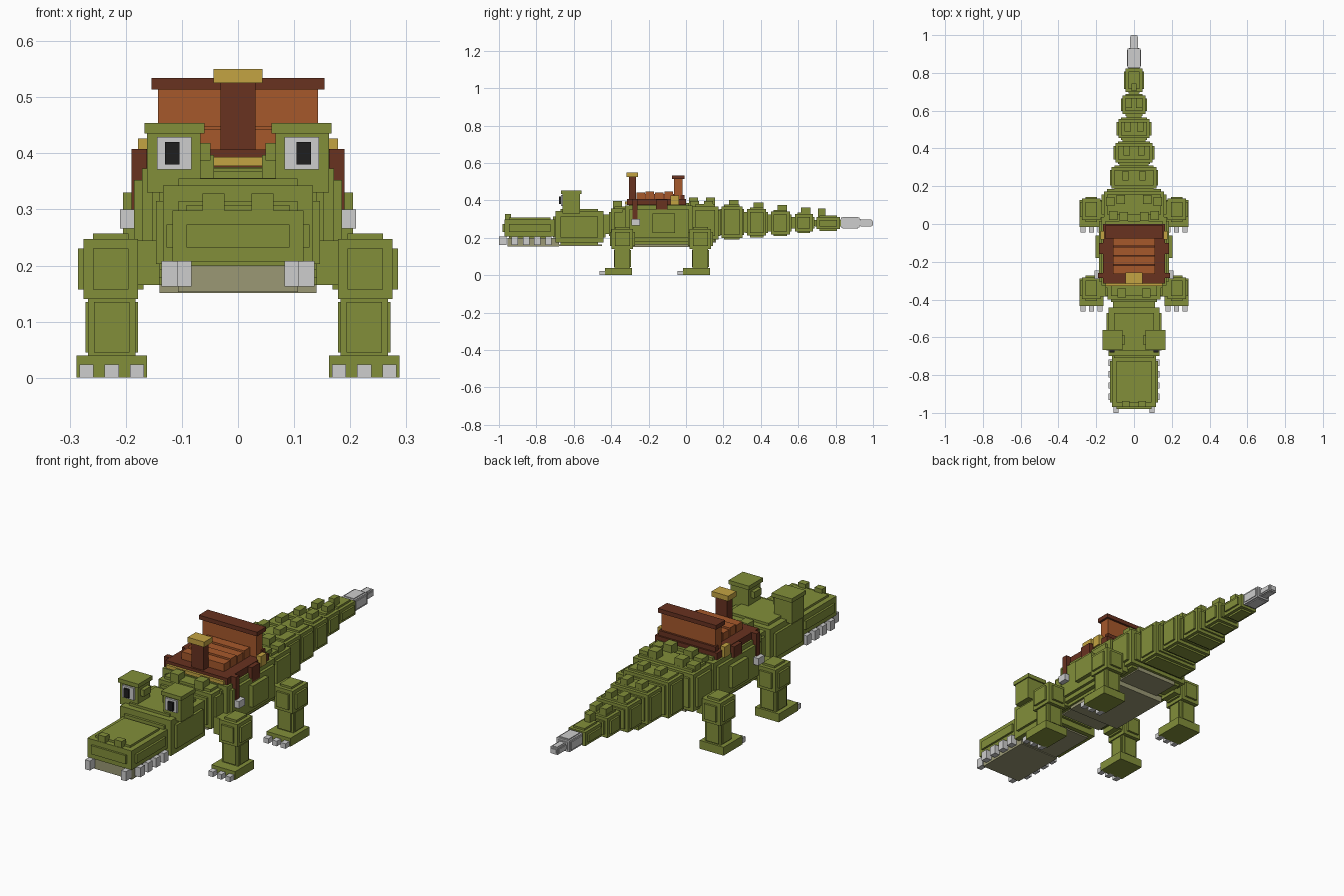
import bpy, bmesh
from mathutils import Vector, Matrix

old = bpy.data.objects.get("Cube")
if old:
    bpy.data.objects.remove(old, do_unlink=True)


def material(name, rgb):
    lin = [((c / 255 + 0.055) / 1.055) ** 2.4 for c in rgb] + [1]
    m = bpy.data.materials.new(name)
    m.use_nodes = True
    m.diffuse_color = lin
    m.node_tree.nodes["Principled BSDF"].inputs["Base Color"].default_value = lin
    return m


GREEN = material("scale green", (130, 143, 58))
BELLY = material("belly khaki", (155, 153, 117))
WHITE = material("tooth white", (205, 205, 205))
BLACK = material("pupil black", (30, 30, 30))
DARK = material("dark leather", (104, 50, 32))
TAN = material("tan leather", (166, 88, 43))
GOLD = material("gold trim", (196, 164, 66))


def add_box(bm, lo, hi):
    lo, hi = Vector(lo), Vector(hi)
    mat = Matrix.Translation((lo + hi) / 2) @ Matrix.Diagonal((*(hi - lo), 1))
    bmesh.ops.create_cube(bm, size=1, matrix=mat)


def block(name, mat, x, y, z, pad=0, rim=0, mirror=False):
    """Box from three (low, high) ranges; pad raises a panel on every face, rim is its margin."""
    bm = bmesh.new()
    lo, hi = Vector((x[0], y[0], z[0])), Vector((x[1], y[1], z[1]))
    p = Vector((pad,) * 3)
    add_box(bm, lo + p, hi - p)
    if pad:
        for axis in range(3):
            m = Vector((rim,) * 3)
            m[axis] = 0
            add_box(bm, lo + m, hi - m)
    if mirror:
        dup = bmesh.ops.duplicate(bm, geom=bm.verts[:] + bm.edges[:] + bm.faces[:])["geom"]
        bmesh.ops.scale(bm, vec=(-1, 1, 1), verts=[g for g in dup if isinstance(g, bmesh.types.BMVert)])
        bmesh.ops.reverse_faces(bm, faces=[g for g in dup if isinstance(g, bmesh.types.BMFace)])
    me = bpy.data.meshes.new(name)
    bm.to_mesh(me)
    bm.free()
    me.materials.append(mat)
    ob = bpy.data.objects.new(name, me)
    bpy.context.collection.objects.link(ob)
    return ob


def sym(w):
    return (-w, w)


def around(c, w):
    return (c - w / 2, c + w / 2)


# Snout, jaw and teeth
block("snout", GREEN, sym(.127), (-.98, -.69), (.197, .308), .01, .035)
block("lower_jaw", BELLY, sym(.107), (-.955, -.68), (.153, .2))
block("nostrils", GREEN, (.024, .063), (-.968, -.936), (.29, .328), mirror=True)
for i in range(4):
    block(f"side_teeth_{i}", WHITE, (.105, .136), around(-.915 + i * .06, .034), (.163, .208), mirror=True)
block("front_teeth", WHITE, (.083, .108), (-1, -.96), (.163, .208), mirror=True)

# Head
block("head", GREEN, sym(.146), (-.71, -.43), (.163, .355), .012, .04)
block("head_underside", BELLY, sym(.1), (-.68, -.45), (.157, .165))

# Eyes
block("eye_sockets", GREEN, (.067, .162), (-.66, -.567), (.33, .44), mirror=True)
block("eye_inner_panels", GREEN, (.049, .07), (-.64, -.587), (.387, .418), mirror=True)
block("eyelids", GREEN, (.06, .167), (-.667, -.56), (.435, .454), mirror=True)
block("eye_whites", WHITE, (.083, .144), (-.669, -.655), (.371, .429), mirror=True)
block("pupils", BLACK, (.104, .13), (-.68, -.665), (.38, .42), mirror=True)

# Neck and body
block("neck", GREEN, sym(.11), (-.45, -.38), (.22, .325))
block("chest", GREEN, sym(.152), (-.412, -.27), (.18, .368), .012, .03)
block("torso", GREEN, sym(.185), (-.34, .05), (.165, .387), .014, .035)
block("flank_panels", GREEN, (.17, .205), (-.18, -.06), (.227, .33), mirror=True)
block("hips", GREEN, sym(.172), (.02, .185), (.18, .38), .012, .03)
block("belly", BELLY, sym(.14), (-.29, .03), (.151, .2))
block("chest_underside", BELLY, sym(.11), (-.385, -.28), (.174, .195))
block("hip_underside", BELLY, sym(.11), (.02, .16), (.174, .195))

# Legs with feet and toes
for part, c in (("front", -.34), ("rear", .077)):
    block(part + "_hip_joints", GREEN, (.14, .2), around(c, .09), (.165, .245), mirror=True)
    block(part + "_thighs", GREEN, (.168, .285), around(c, .134), (.13, .257), .01, .027, True)
    block(part + "_shins", GREEN, (.178, .272), around(c, .092), (.03, .15), .005, .015, True)
    block(part + "_feet", GREEN, (.162, .288), (c - .093, c + .051), (0, .04), mirror=True)
    for i in range(3):
        block(f"{part}_toes_{i}", WHITE, around(.18 + i * .045, .025), (c - .123, c - .085),
              (0, .024), mirror=True)

# Tail: tapering segments (start, end, half width, bottom, top) with joints between
tail = [(.18, .31, .128, .19, .377), (.317, .438, .108, .203, .362), (.445, .565, .092, .21, .35),
        (.573, .688, .07, .225, .336), (.69, .832, .053, .237, .32)]
for i, (a, b, w, lo, hi) in enumerate(tail):
    block(f"tail_segment_{i}", GREEN, sym(w), (a, b), (lo, hi), .009, .024)
    block(f"tail_joint_{i}", GREEN, sym(w - .03), (a - .02, a + .02), (lo + .025, hi - .025))
    if i < 4:
        c = (a + b) / 2
        s = .06 - i * .008
        block(f"tail_scutes_{i}", GREEN, around(s * .75, .034), around(c + .01, .052),
              (hi - .02, hi + .026), mirror=True)
block("tail_end_scute", GREEN, sym(.014), (.705, .745), (.3, .357))
block("tail_tip_base", WHITE, sym(.038), (.825, .932), (.25, .312), .004, .012)
block("tail_tip", WHITE, sym(.022), (.925, 1), (.26, .297), .003, .009)

# Back scutes in front of and behind the saddle
for i, (x, y) in enumerate([(.065, -.365), (.055, .04), (.11, .045), (.07, .13), (.125, .12)]):
    block(f"back_scutes_{i}", GREEN, around(x, .045), around(y, .048), (.35, .397 + .018 * (i % 2)),
          mirror=True)

# Saddle base, trim, seat slats
block("saddle_base", DARK, sym(.164), (-.315, 0), (.375, .407))
block("saddle_front_trim", GOLD, sym(.152), (-.327, -.3), (.377, .393))
block("seat", DARK, sym(.108), (-.265, -.06), (.4, .435))
for i in range(4):
    block(f"seat_slat_{i}", TAN, sym(.112), around(-.243 + i * .05, .045), (.405, .443 + .006 * (i % 2)))

# Backrest and horn
block("backrest", TAN, sym(.143), (-.065, -.018), (.4, .52))
block("backrest_foot", DARK, sym(.15), (-.03, -.008), (.38, .43))
block("backrest_cap", DARK, sym(.154), (-.076, -.008), (.514, .534))
block("horn_post", DARK, sym(.031), (-.306, -.266), (.4, .53))
block("horn_cap", GOLD, sym(.044), (-.318, -.256), (.525, .55))

# Straps and buckles
block("saddle_straps", DARK, (.16, .19), (-.287, -.26), (.3, .408), mirror=True)
block("rear_straps", DARK, (.16, .185), (-.16, -.1), (.335, .405), mirror=True)
block("strap_rings", WHITE, (.17, .21), (-.292, -.246), (.266, .3), mirror=True)
block("gold_clasps", GOLD, (.155, .178), (-.082, -.038), (.375, .426), mirror=True)
